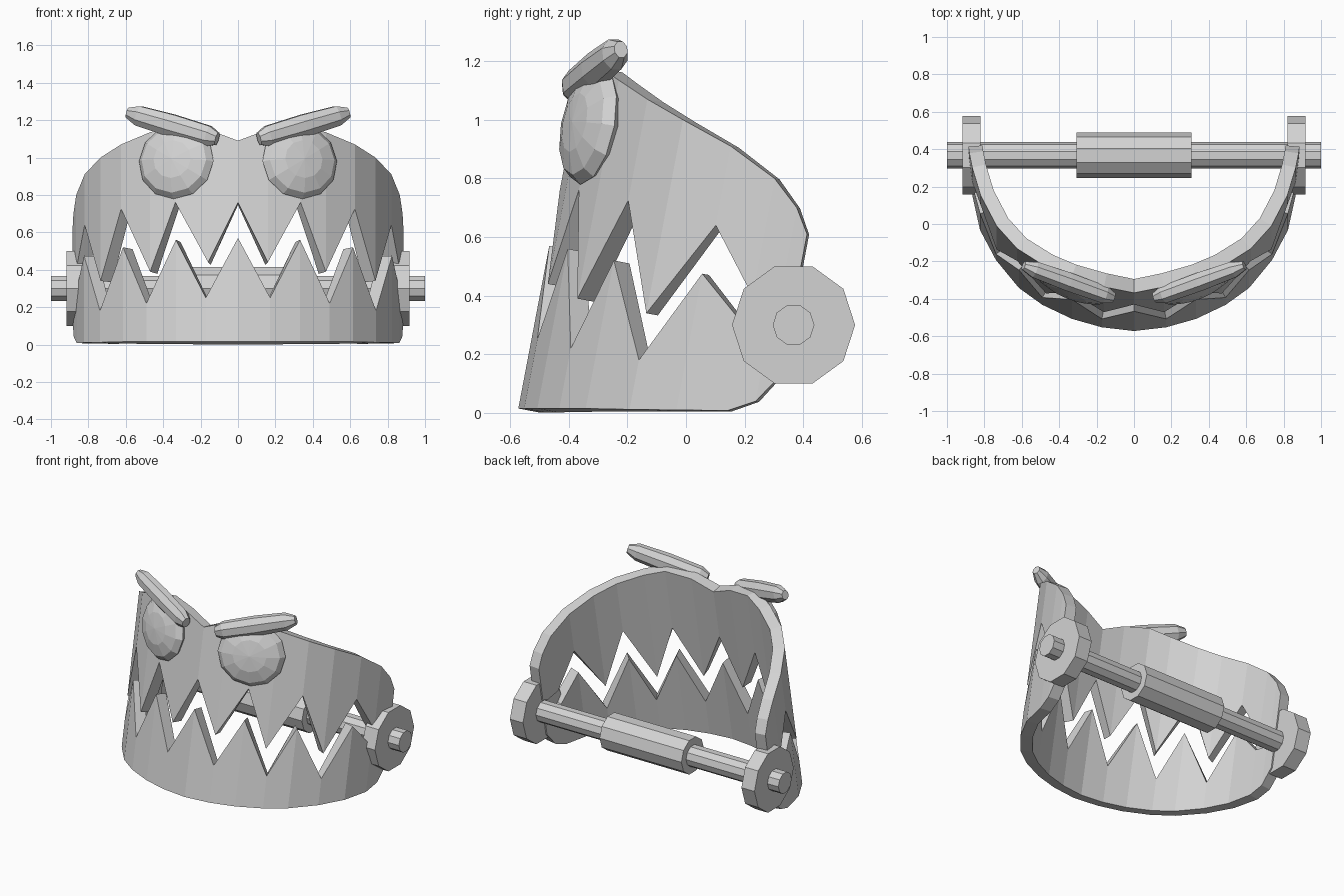
import bpy, bmesh, math
from mathutils import Vector, Matrix

if "Cube" in bpy.data.objects:
    bpy.data.objects.remove(bpy.data.objects["Cube"], do_unlink=True)

GREY = (0.65, 0.65, 0.65, 1)
mat = bpy.data.materials.new("plain grey")
mat.use_nodes = True
mat.diffuse_color = GREY
mat.node_tree.nodes["Principled BSDF"].inputs["Base Color"].default_value = GREY

LEAN = 0.19  # how far the jaw wall leans back per unit of height


def finish(name, bm, matrix=None):
    if matrix is not None:
        bm.transform(matrix)
    me = bpy.data.meshes.new(name)
    bm.to_mesh(me)
    bm.free()
    me.materials.append(mat)
    ob = bpy.data.objects.new(name, me)
    bpy.context.collection.objects.link(ob)
    return ob


def jaw(name, half):
    """Leaning curved wall from columns (x, y at ground, low z, high z), mirrored in x."""
    cols = [(-x, y, a, b) for x, y, a, b in reversed(half[1:])] + half
    bm = bmesh.new()
    rows = [[bm.verts.new((x, y + LEAN * z, z)) for z in (a, b)] for x, y, a, b in cols]
    for (a, b), (c, d) in zip(rows, rows[1:]):
        bm.faces.new((a, c, d, b))
    ob = finish(name, bm)
    wall = ob.modifiers.new("wall", 'SOLIDIFY')
    wall.thickness = 0.075
    wall.offset = -1


def spindle(name, p, q, stations, rx, ry, sides, turn=0.0):
    """Closed lathe from p to q; stations are (fraction along, radius factor)."""
    p, q = Vector(p), Vector(q)
    d = q - p
    bm = bmesh.new()
    rings = []
    for s, r in stations:
        ang = [2 * math.pi * i / sides + turn for i in range(sides)]
        rings.append([bm.verts.new((rx * r * math.cos(t), ry * r * math.sin(t), s * d.length))
                      for t in ang])
    for lo, hi in zip(rings, rings[1:]):
        for i in range(sides):
            j = (i + 1) % sides
            bm.faces.new((lo[i], lo[j], hi[j], hi[i]))
    bm.faces.new(rings[0][::-1])
    bm.faces.new(rings[-1])
    finish(name, bm, Matrix.Translation(p) @ d.to_track_quat('Z', 'Y').to_matrix().to_4x4())


# Upper jaw: toothed lower edge, domed upper edge with a notch in the middle
jaw("upper_jaw", [
    (0, -.575, .76, 1.09), (.16, -.555, .44, 1.15), (.335, -.51, .76, 1.175),
    (.47, -.445, .39, 1.135), (.625, -.335, .725, 1.07), (.735, -.20, .34, 1.0),
    (.82, -.02, .64, .91), (.865, .15, .40, .80), (.88, .245, .37, .70),
    (.885, .297, .38, .61)])

# Lower jaw: flat base rounded up at the back, toothed upper edge
jaw("lower_jaw", [
    (0, -.575, .015, .57), (.172, -.555, .015, .25), (.332, -.51, .015, .56),
    (.49, -.435, .015, .22), (.615, -.345, .015, .52), (.738, -.195, .012, .18),
    (.823, -.035, .01, .475), (.862, .14, .008, .30), (.878, .23, .04, .29),
    (.885, .30, .13, .28)])

# Hinge rod, its thick sleeve and the two end discs
HY, HZ = 0.367, 0.30
PRISM = [(0, 1), (1, 1)]


def x_prism(name, x0, x1, r):
    spindle(name, (x0, HY, HZ), (x1, HY, HZ), PRISM, r, r, 10)


x_prism("hinge_rod", -1.0, 1.0, 0.071)
x_prism("hinge_sleeve", -0.307, 0.307, 0.121)

# Each side: disc, bulging eye and slanted brow
for side, s in (("left", 1), ("right", -1)):
    x_prism(side + "_hinge_disc", s * 0.82, s * 0.918, 0.21)

    yaw = math.radians(22)
    n = Vector((s * math.sin(yaw), -math.cos(yaw), LEAN)).normalized()
    eye = bmesh.new()
    bmesh.ops.create_uvsphere(eye, u_segments=12, v_segments=6, radius=1)
    finish(side + "_eye", eye, Matrix.Translation((s * 0.33, -0.325, 0.98))
           @ n.to_track_quat('Z', 'Y').to_matrix().to_4x4()
           @ Matrix.Diagonal((0.215, 0.205, 0.07, 1)))

    spindle(side + "_brow", (s * 0.112, -0.395, 1.10), (s * 0.59, -0.222, 1.24),
            [(0, .6), (.1, 1), (.5, 1.08), (.88, .95), (1, .5)],
            0.05, 0.06, 8, math.pi / 8)
